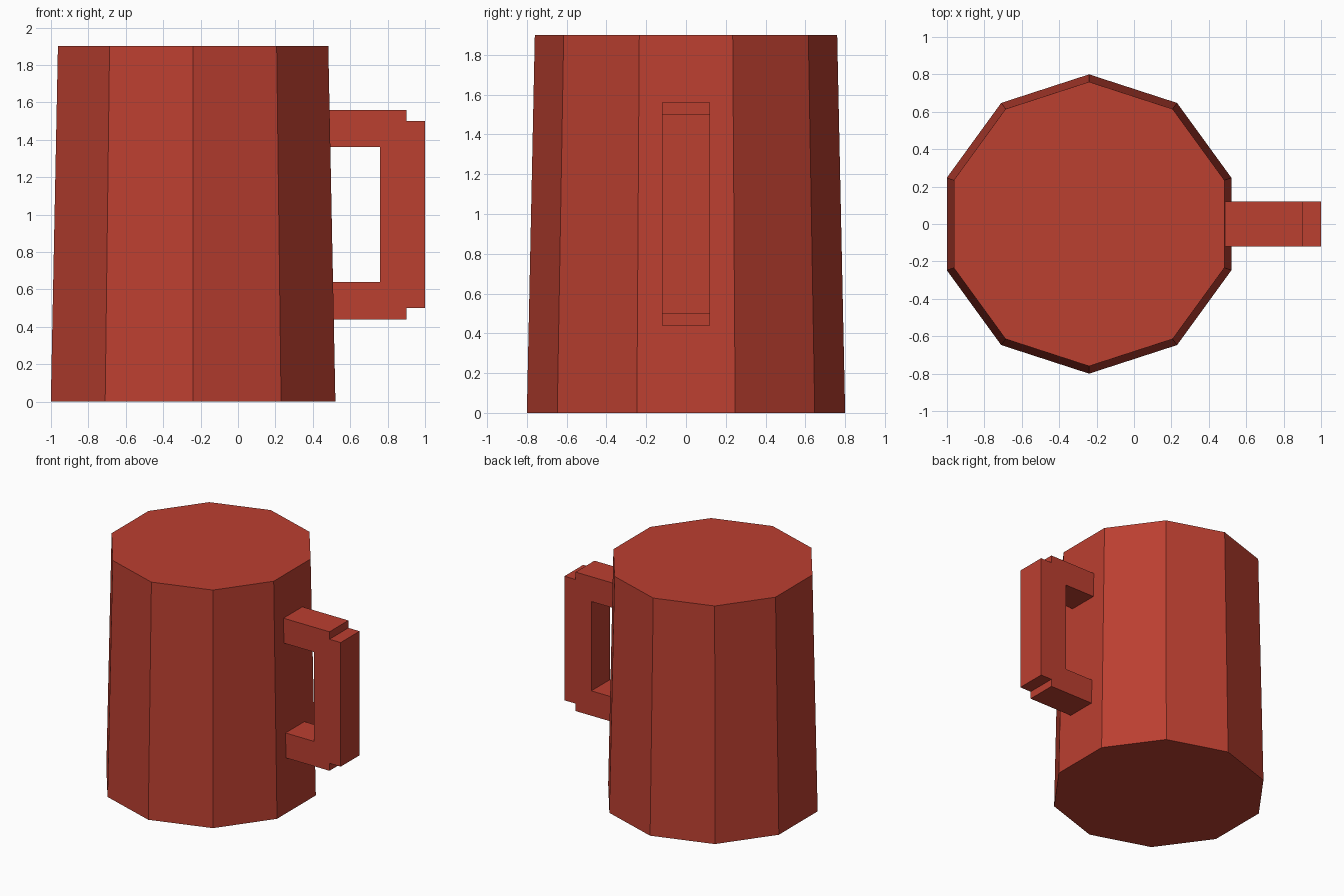
import bpy

cube = bpy.data.objects.get("Cube")
if cube:
    bpy.data.objects.remove(cube, do_unlink=True)

# Single brick-red material
red = bpy.data.materials.new("brick red")
red.use_nodes = True
colour = (0.50, 0.05, 0.03, 1.0)
red.diffuse_color = colour
red.node_tree.nodes["Principled BSDF"].inputs["Base Color"].default_value = colour


def finish(name):
    obj = bpy.context.object
    obj.name = name
    obj.data.materials.append(red)
    return obj


def box(name, x_range, z_range, depth):
    (x0, x1), (z0, z1) = x_range, z_range
    bpy.ops.mesh.primitive_cube_add(size=1, location=((x0 + x1) / 2, 0, (z0 + z1) / 2))
    obj = finish(name)
    obj.scale = (x1 - x0, depth, z1 - z0)
    bpy.ops.object.transform_apply(location=False, rotation=False, scale=True)
    return obj


# Tapered ten-sided body, closed at both ends
HEIGHT = 1.9
bpy.ops.mesh.primitive_cone_add(vertices=10, radius1=0.8, radius2=0.76,
                                depth=HEIGHT, location=(-0.24, 0, HEIGHT / 2))
finish("mug_body")

# Handle: two arms sunk into the body and an upright grip
DEPTH = 0.24
box("handle_upper_arm", (0.42, 0.9), (1.36, 1.56), DEPTH)
box("handle_lower_arm", (0.42, 0.9), (0.44, 0.64), DEPTH)
box("handle_grip", (0.76, 1.0), (0.5, 1.5), DEPTH)
